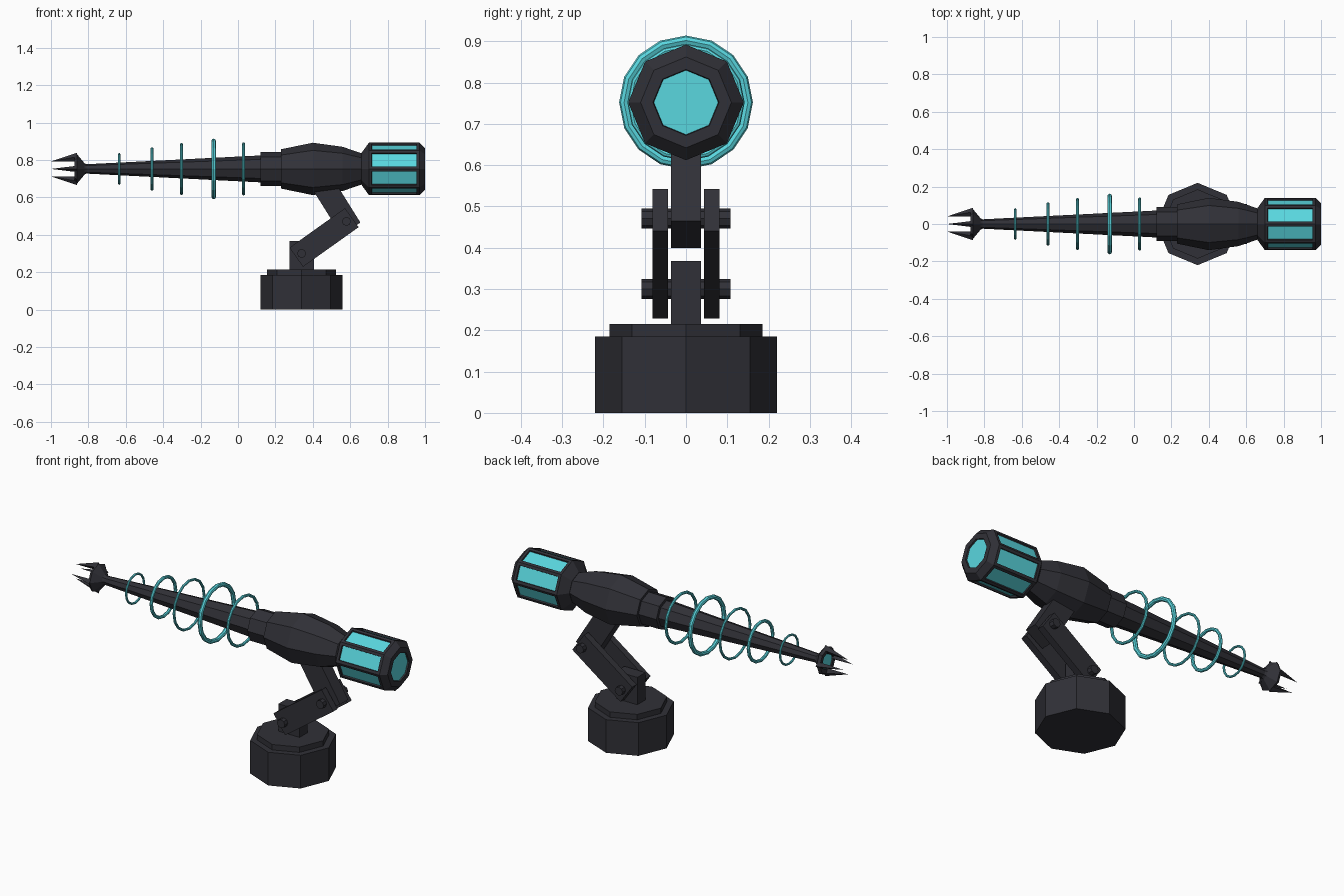
import bpy, bmesh, math
from mathutils import Matrix, Vector

if "Cube" in bpy.data.objects:
    bpy.data.objects.remove(bpy.data.objects["Cube"])

AXIS_Z = 0.752   # height of the barrel axis


def material(name, col):
    m = bpy.data.materials.new(name)
    m.diffuse_color = (*col, 1)
    m.use_nodes = True
    m.node_tree.nodes["Principled BSDF"].inputs["Base Color"].default_value = m.diffuse_color
    return m


DARK = material("dark_metal", (0.030, 0.030, 0.038))
CYAN = material("cyan_glow", (0.10, 0.68, 0.74))


def finish(name, bm, mats=(DARK,)):
    bmesh.ops.recalc_face_normals(bm, faces=bm.faces)
    me = bpy.data.meshes.new(name)
    bm.to_mesh(me)
    bm.free()
    for m in mats:
        me.materials.append(m)
    ob = bpy.data.objects.new(name, me)
    bpy.context.collection.objects.link(ob)
    return ob


def lathe(bm, profile, sides=8):
    """Closed octagonal solid around the barrel axis from (x, radius) pairs."""
    rings = []
    for x, r in profile:
        rings.append([bm.verts.new((x, r * math.sin(2 * math.pi * i / sides),
                                    AXIS_Z + r * math.cos(2 * math.pi * i / sides)))
                      for i in range(sides)])
    for a, b in zip(rings, rings[1:]):
        for i in range(sides):
            j = (i + 1) % sides
            bm.faces.new((a[i], a[j], b[j], b[i]))
    bm.faces.new(rings[0])
    bm.faces.new(rings[-1])
    bmesh.ops.recalc_face_normals(bm, faces=bm.faces)
    bm.normal_update()


def box(name, centre, size, angle=0):
    """Box tilted in the xz plane by angle (radians, up from +x)."""
    bm = bmesh.new()
    bmesh.ops.create_cube(bm, size=1, matrix=Matrix.Translation(centre)
                          @ Matrix.Rotation(-angle, 4, 'Y')
                          @ Matrix.Diagonal((*size, 1)))
    return finish(name, bm)


def cylinder(name, centre, r, depth, rot=Matrix()):
    bm = bmesh.new()
    bmesh.ops.create_cone(bm, cap_ends=True, segments=8, radius1=r, radius2=r,
                          depth=depth, matrix=Matrix.Translation(centre) @ rot)
    return finish(name, bm)


def recess(bm, faces, margin, depth):
    """Inset each face, sink it and colour the floor cyan."""
    bmesh.ops.inset_individual(bm, faces=faces, thickness=margin)
    bmesh.ops.inset_individual(bm, faces=faces, thickness=0.002, depth=-depth)
    for f in faces:
        f.material_index = 1


# Base
turn = Matrix.Rotation(math.pi / 2, 4, 'Z')
cylinder("base", (0.34, 0, 0.0925), 0.22, 0.185, turn)
cylinder("base_top", (0.34, 0, 0.20), 0.185, 0.03, turn)

# Folding stand: post, two link plates, upper arm, pins
lower, upper = Vector((0.34, 0, 0.30)), Vector((0.58, 0, 0.471))
box("base_post", (0.34, 0, 0.29), (0.13, 0.072, 0.155))
d = upper - lower
for side, label in ((-1, "front"), (1, "back")):
    box("link_plate_" + label, (lower + upper) / 2 + Vector((0, side * 0.062, 0)),
        (d.length + 0.07, 0.038, 0.125), math.atan2(d.z, d.x))
up = Vector((-0.53, 0, 0.848))
box("upper_arm", Vector((0.6025, 0, 0.4325)) + up * 0.15, (0.30, 0.072, 0.123),
    math.atan2(up.z, up.x))
for p, label in ((lower, "lower"), (upper, "upper")):
    cylinder("pin_" + label, p, 0.024, 0.216, Matrix.Rotation(math.pi / 2, 4, 'X'))

# Barrel, collar and body
bm = bmesh.new()
lathe(bm, [(-0.83, 0.024), (0.12, 0.072), (0.12, 0.09), (0.23, 0.09), (0.23, 0.105),
           (0.40, 0.14), (0.56, 0.118), (0.67, 0.08)])
finish("barrel_body", bm)

# Rear power drum with sunken glowing windows and rear disc
bm = bmesh.new()
lathe(bm, [(0.66, 0.085), (0.70, 0.14), (0.97, 0.14), (1.0, 0.11)])
windows = [f for f in bm.faces if abs(f.normal.x) < 0.1]
rear = [f for f in bm.faces if f.normal.x > 0.9]
recess(bm, windows, 0.021, 0.008)
recess(bm, rear, 0.030, 0.008)
finish("rear_drum", bm, (DARK, CYAN))

# Muzzle cup with glowing face
bm = bmesh.new()
lathe(bm, [(-0.875, 0.07), (-0.86, 0.078), (-0.82, 0.03), (-0.81, 0.025)])
recess(bm, [f for f in bm.faces if f.normal.x < -0.9], 0.022, 0.006)
finish("muzzle_cup", bm, (DARK, CYAN))

# Four muzzle spikes
for k in range(4):
    bm = bmesh.new()
    rot = Matrix.Translation((0, 0, AXIS_Z)) @ Matrix.Rotation(k * math.pi / 2, 4, 'X')
    root = [bm.verts.new(rot @ Vector(p)) for p in
            ((-0.86, 0, 0.087), (-0.86, 0.017, 0.065), (-0.86, 0, 0.04), (-0.86, -0.017, 0.065))]
    tip = bm.verts.new(rot @ Vector((-1.0, 0, 0.04)))
    bm.faces.new(root)
    for i in range(4):
        bm.faces.new((root[i], root[(i + 1) % 4], tip))
    finish(f"muzzle_spike_{k + 1}", bm)

# Floating energy rings: x, outer radius, tube radius
for k, (x, r, t) in enumerate([(-0.635, 0.085, 0.006), (-0.46, 0.116, 0.009),
                               (-0.302, 0.14, 0.007), (-0.13, 0.162, 0.012),
                               (0.03, 0.142, 0.008)]):
    bpy.ops.mesh.primitive_torus_add(major_segments=16, minor_segments=8,
                                     major_radius=r - t, minor_radius=t,
                                     location=(x, 0, AXIS_Z), rotation=(0, math.pi / 2, 0))
    ring = bpy.context.object
    ring.name = f"energy_ring_{k + 1}"
    ring.data.materials.append(CYAN)
